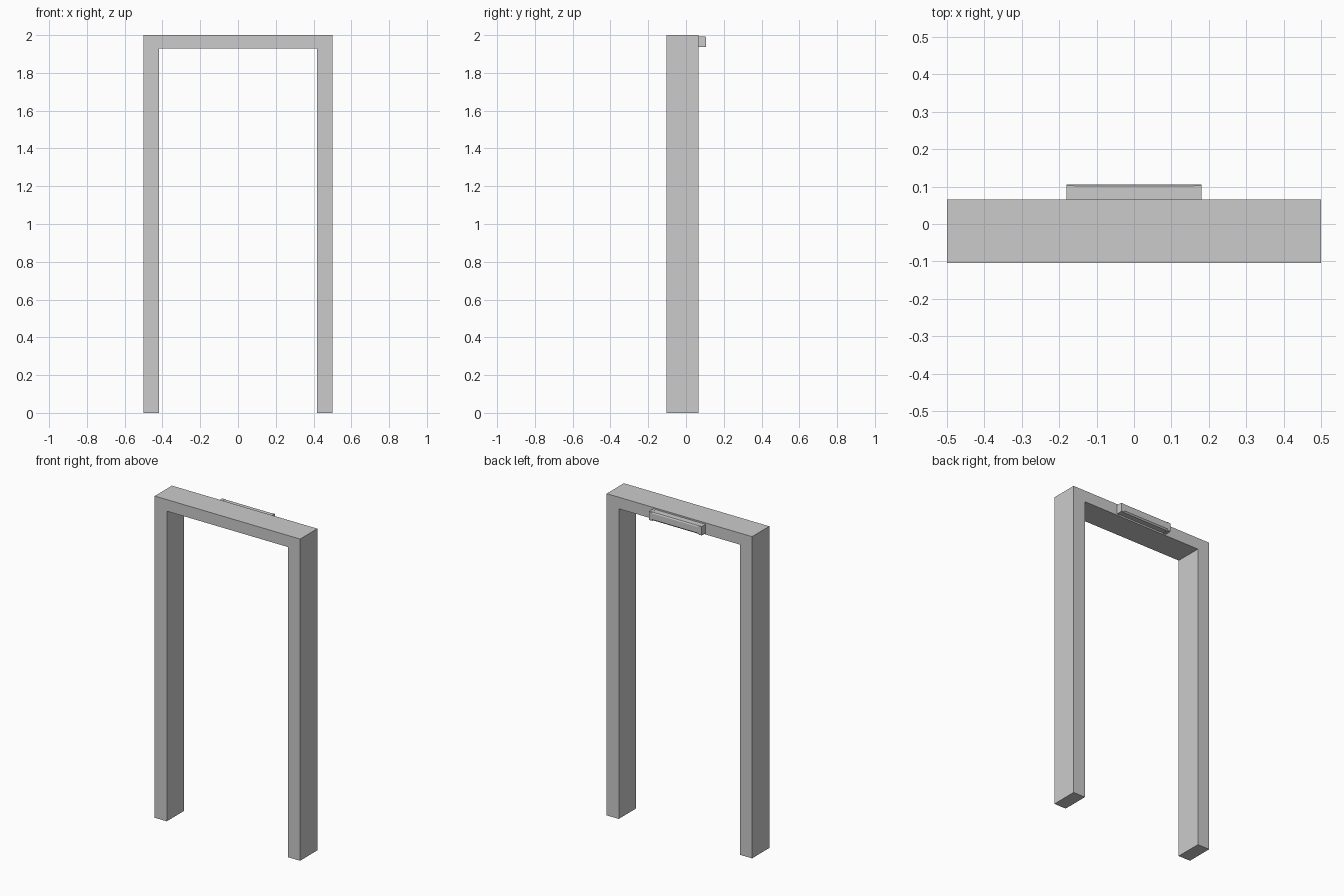
import bpy, bmesh

if "Cube" in bpy.data.objects:
    bpy.data.objects.remove(bpy.data.objects["Cube"])


def extrude_profile(name, pts, vec):
    """Flat polygon extruded along vec into a closed solid."""
    bm = bmesh.new()
    face = bm.faces.new([bm.verts.new(p) for p in pts])
    res = bmesh.ops.extrude_face_region(bm, geom=[face])
    moved = [g for g in res["geom"] if isinstance(g, bmesh.types.BMVert)]
    bmesh.ops.translate(bm, verts=moved, vec=vec)
    bmesh.ops.recalc_face_normals(bm, faces=bm.faces)
    mesh = bpy.data.meshes.new(name)
    bm.to_mesh(mesh)
    bm.free()
    obj = bpy.data.objects.new(name, mesh)
    bpy.context.collection.objects.link(obj)
    return obj


FRONT, BACK = -0.104, 0.065
OUT, IN, TOP, LINTEL = 0.5, 0.417, 2.0, 1.928

# Door frame: two posts and lintel in one U-shaped profile
outline = [(-OUT, 0), (-OUT, TOP), (OUT, TOP), (OUT, 0),
           (IN, 0), (IN, LINTEL), (-IN, LINTEL), (-IN, 0)]
extrude_profile("door_frame", [(x, FRONT, z) for x, z in outline],
                (0, BACK - FRONT, 0))

# Sensor core: slightly chamfered bar on the back of the lintel
core = [(BACK, 1.938), (0.098, 1.938), (0.106, 1.946),
        (0.106, 1.984), (0.102, 1.991), (BACK, 1.991)]
extrude_profile("sensor_core", [(-0.16, y, z) for y, z in core], (0.32, 0, 0))

# Sensor end caps: slightly larger section at both ends
cap = [(BACK, 1.936), (0.103, 1.936), (0.105, 1.938),
       (0.105, 1.990), (0.103, 1.992), (BACK, 1.992)]
for side, x in (("left", -0.18), ("right", 0.16)):
    extrude_profile("sensor_cap_" + side, [(x, y, z) for y, z in cap], (0.02, 0, 0))
